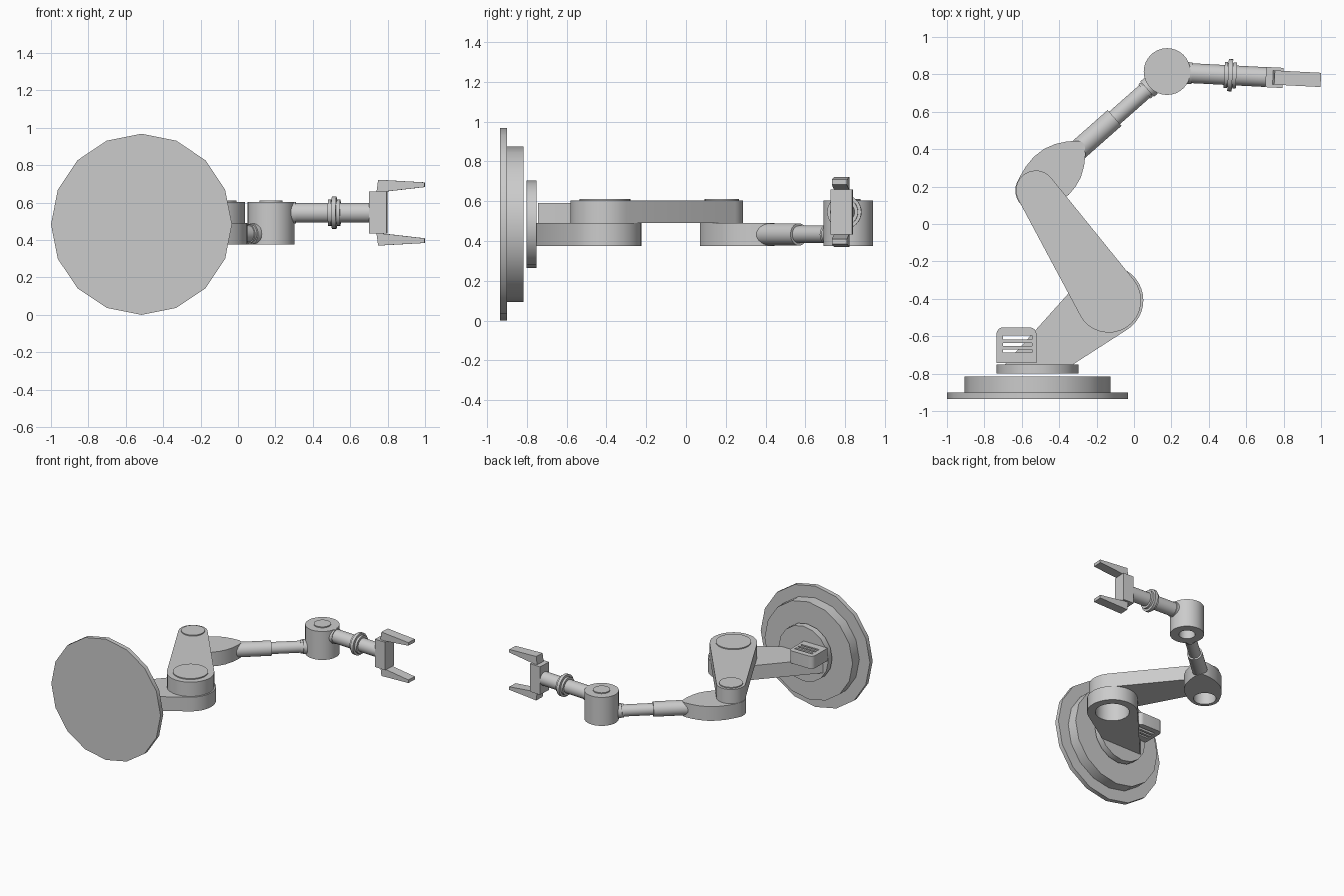
import bpy, bmesh
from math import sin, cos, pi, radians, atan2, acos, hypot
from mathutils import Vector

if "Cube" in bpy.data.objects:
    bpy.data.objects.remove(bpy.data.objects["Cube"])


def finish(o, name, angle=35):
    o.name = name
    bpy.ops.object.select_all(action='DESELECT')
    o.select_set(True)
    bpy.context.view_layer.objects.active = o
    bpy.ops.object.shade_smooth_by_angle(angle=radians(angle))
    return o


def arc(c, r, a0, a1, n=16):
    return [(c[0] + r * cos(radians(a0 + (a1 - a0) * i / n)),
             c[1] + r * sin(radians(a0 + (a1 - a0) * i / n))) for i in range(n + 1)]


def circle(c, r, n=32):
    return arc(c, r, 0, 360, n)[:-1]


def plate(name, outlines, z0, z1):
    """Flat plate from closed outlines; inner outlines become holes."""
    cu = bpy.data.curves.new(name, 'CURVE')
    cu.dimensions = '2D'
    cu.fill_mode = 'BOTH'
    cu.extrude = (z1 - z0) / 2
    for pts in outlines:
        s = cu.splines.new('POLY')
        s.points.add(len(pts) - 1)
        for p, q in zip(s.points, pts):
            p.co = (q[0], q[1], 0, 1)
        s.use_cyclic_u = True
    tmp = bpy.data.objects.new(name + "_outline", cu)
    bpy.context.collection.objects.link(tmp)
    bpy.context.view_layer.update()
    me = bpy.data.meshes.new_from_object(
        tmp.evaluated_get(bpy.context.evaluated_depsgraph_get()))
    bpy.data.objects.remove(tmp)
    bm = bmesh.new()
    bm.from_mesh(me)
    bmesh.ops.remove_doubles(bm, verts=bm.verts, dist=1e-5)
    bmesh.ops.translate(bm, verts=bm.verts, vec=(0, 0, (z0 + z1) / 2))
    bmesh.ops.recalc_face_normals(bm, faces=bm.faces)
    bm.to_mesh(me)
    bm.free()
    o = bpy.data.objects.new(name, me)
    bpy.context.collection.objects.link(o)
    return finish(o, name)


def tube(name, p, q, r, n=32):
    p, q = Vector(p), Vector(q)
    bpy.ops.mesh.primitive_cylinder_add(vertices=n, radius=r, depth=(q - p).length,
                                        location=(p + q) / 2)
    o = bpy.context.object
    o.rotation_mode = 'QUATERNION'
    o.rotation_quaternion = (q - p).to_track_quat('Z', 'Y')
    return finish(o, name)


Z0, Z1, Z2, CAP = 0.376, 0.49, 0.604, 0.612
SHOULDER, ELBOW, WRIST = (-0.135, -0.408), (-0.525, 0.18), (0.177, 0.815)

# Stepped round base, axis along y
for name, r, y0, y1 in [("base_flange", 0.484, -0.935, -0.90),
                        ("base_drum", 0.39, -0.90, -0.815),
                        ("base_turntable", 0.22, -0.80, -0.75)]:
    tube(name, (-0.516, y0, 0.484), (-0.516, y1, 0.484), r, 16)

# Bracket rising from the turntable to the shoulder
plate("shoulder_bracket",
      [[(-0.69, -0.75), (-0.325, -0.75)] + arc(SHOULDER, 0.185, -58.5, 138.6, 20),
       circle(SHOULDER, 0.125)], Z0, Z1)

# Vented box with three slots
slots = [[(-0.70, y), (-0.545, y), (-0.545, y + h), (-0.70, y + h)]
         for y, h in [(-0.617, 0.021), (-0.652, 0.016), (-0.687, 0.016)]]
plate("vent_box", [[(-0.735, -0.743), (-0.522, -0.743)]
                   + arc((-0.557, -0.588), 0.035, 0, 90, 6)
                   + arc((-0.70, -0.588), 0.035, 90, 180, 6)] + slots, Z1, 0.59)

# Upper arm: tangent outline around two joints
dx, dy = SHOULDER[0] - ELBOW[0], SHOULDER[1] - ELBOW[1]
ra, rb = 0.106, 0.173
base = atan2(dy, dx) * 180 / pi
t = acos((ra - rb) / hypot(dx, dy)) * 180 / pi
plate("upper_arm", [arc(ELBOW, ra, base + t, base + 360 - t)
                    + arc(SHOULDER, rb, base - t, base + t),
                    circle(SHOULDER, 0.125), circle(ELBOW, 0.083)], Z1, Z2)

# Teardrop forearm housing
plate("forearm_housing",
      [arc(ELBOW, 0.11, 165, 285, 12)
       + [(-0.43, 0.10), (-0.35, 0.155), (-0.312, 0.20), (-0.284, 0.25), (-0.267, 0.31),
          (-0.26, 0.37), (-0.262, 0.41), (-0.272, 0.435), (-0.30, 0.445), (-0.36, 0.441),
          (-0.42, 0.428), (-0.48, 0.402), (-0.535, 0.36), (-0.58, 0.305), (-0.612, 0.25)],
       circle(ELBOW, 0.083)], Z0, Z1)

# Forearm tubes and collars
a, b = Vector((-0.30, 0.394, 0.433)), Vector((WRIST[0], WRIST[1], 0.433))
d = (b - a).normalized()
joint = Vector((-0.104, 0.567, 0.433))
tube("forearm_sleeve", a, joint, 0.056)
tube("forearm_rod", joint - d * 0.02, b - d * 0.11, 0.044)
for i, (s, e, r) in enumerate([(0.16, 0.145, 0.05), (0.142, 0.115, 0.055)]):
    tube(f"forearm_collar_{i}", b - d * s, b - d * e, r)

# Wrist drum in two halves
for name, z0, z1 in [("wrist_drum_lower", Z0, Z1), ("wrist_drum_upper", Z1, Z2)]:
    plate(name, [circle(WRIST, 0.125), circle(WRIST, 0.06)], z0, z1)

# Joint caps
for name, c, r in [("shoulder_cap", SHOULDER, 0.128), ("elbow_cap", ELBOW, 0.086),
                   ("wrist_cap", WRIST, 0.062)]:
    tube(name, (*c, Z2 - 0.01), (*c, CAP), r)

# Hand tube and rings, tilted slightly in plan
TILT = -0.052
origin = Vector((WRIST[0], 0.813, 0.546))
axis = Vector((cos(TILT), sin(TILT), 0))
for name, x0, x1, r in [("hand_tube", 0.28, 0.72, 0.053), ("hand_collar", 0.28, 0.31, 0.058),
                        ("hand_ring_inner", 0.483, 0.50, 0.07),
                        ("hand_ring_core", 0.50, 0.53, 0.064),
                        ("hand_ring_middle", 0.503, 0.527, 0.086),
                        ("hand_ring_outer", 0.53, 0.548, 0.07)]:
    tube(name, origin + axis * (x0 - WRIST[0]), origin + axis * (x1 - WRIST[0]), r)


def hand_part(name, pts, half_width):
    o = plate(name, [[(x - WRIST[0], h) for x, h in pts]], -half_width, half_width)
    o.location = origin
    o.rotation_euler = (pi / 2, 0, TILT)
    return o


# Gripper palm and two mirrored fingers
hand_part("gripper_palm", [(0.705, -0.112), (0.797, -0.112), (0.797, 0.112), (0.705, 0.112)],
          0.054)
for name, s in [("upper_finger", 1), ("lower_finger", -1)]:
    hand_part(name, [(0.743, s * 0.11), (0.80, s * 0.114), (1.0, s * 0.137),
                     (1.0, s * 0.162), (0.752, s * 0.176)], 0.038)
